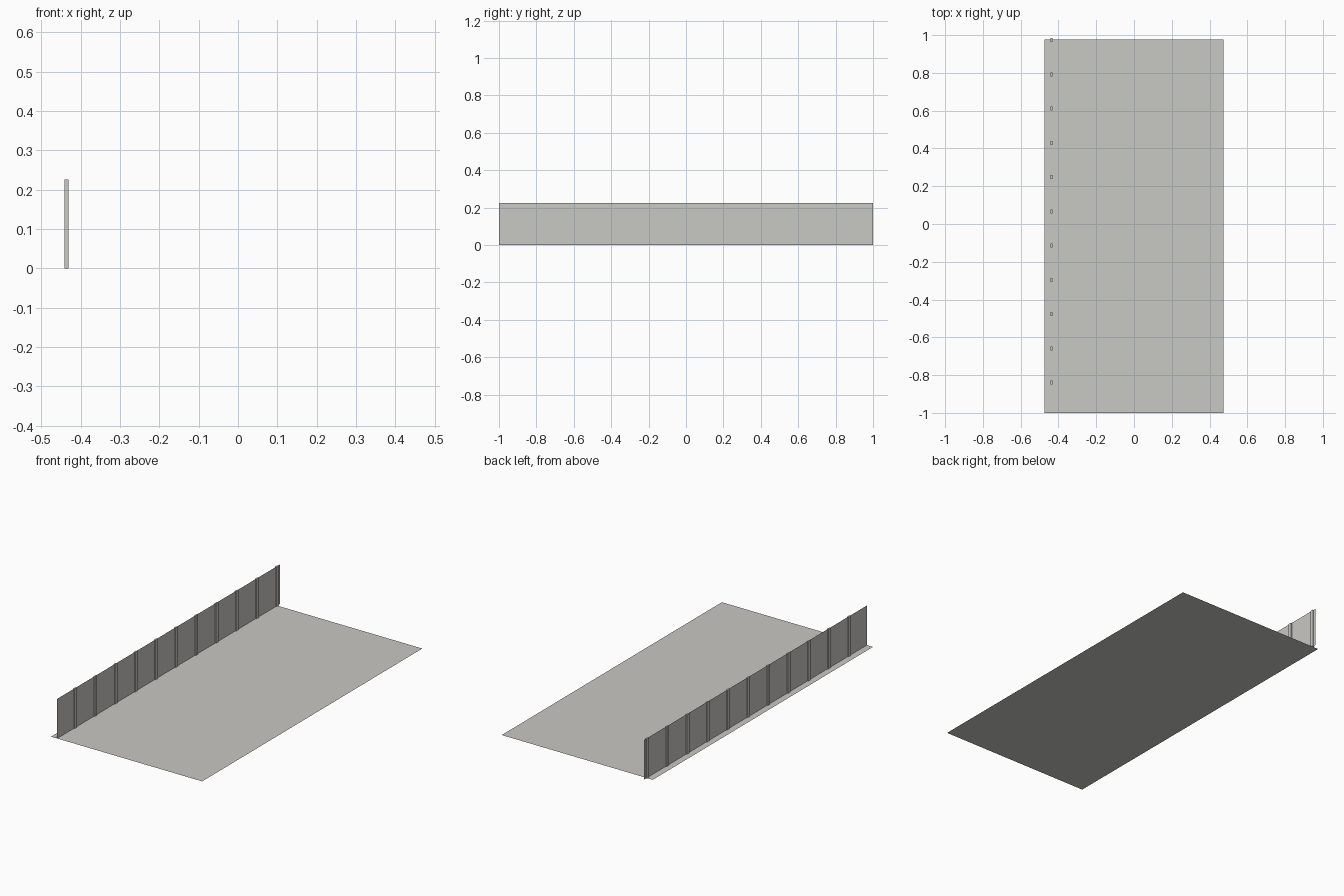
import bpy, bmesh

if "Cube" in bpy.data.objects:
    bpy.data.objects.remove(bpy.data.objects["Cube"])

grey = bpy.data.materials.new("warm_grey")
grey.diffuse_color = (0.584, 0.578, 0.552, 1)
grey.use_nodes = True
grey.node_tree.nodes["Principled BSDF"].inputs["Base Color"].default_value = grey.diffuse_color


def add_object(name, bm):
    mesh = bpy.data.meshes.new(name)
    bm.to_mesh(mesh)
    bm.free()
    mesh.materials.append(grey)
    obj = bpy.data.objects.new(name, mesh)
    bpy.context.collection.objects.link(obj)
    return obj


def sheet(name, corners):
    bm = bmesh.new()
    bm.faces.new([bm.verts.new(c) for c in corners])
    return add_object(name, bm)


def post(name, lo, hi):
    bm = bmesh.new()
    bmesh.ops.create_cube(bm, size=1)
    for v in bm.verts:
        v.co = [lo[i] + (v.co[i] + 0.5) * (hi[i] - lo[i]) for i in range(3)]
    return add_object(name, bm)


WALL_X, HEIGHT = -0.4365, 0.225

# Floor slab, a single flat sheet
sheet("floor", [(-0.475, -1, 0), (0.475, -1, 0), (0.475, 0.976, 0), (-0.475, 0.976, 0)])

# Wall panel, a thin upright sheet along the left side
sheet("wall_panel", [(WALL_X, -1, 0), (WALL_X, 1, 0), (WALL_X, 1, HEIGHT), (WALL_X, -1, HEIGHT)])

# Evenly spaced posts straddling the panel
for i in range(11):
    y = -0.85 + i * 0.1813
    post(f"wall_post_{i + 1}", (WALL_X - 0.005, y, 0), (WALL_X + 0.005, y + 0.021, HEIGHT))
